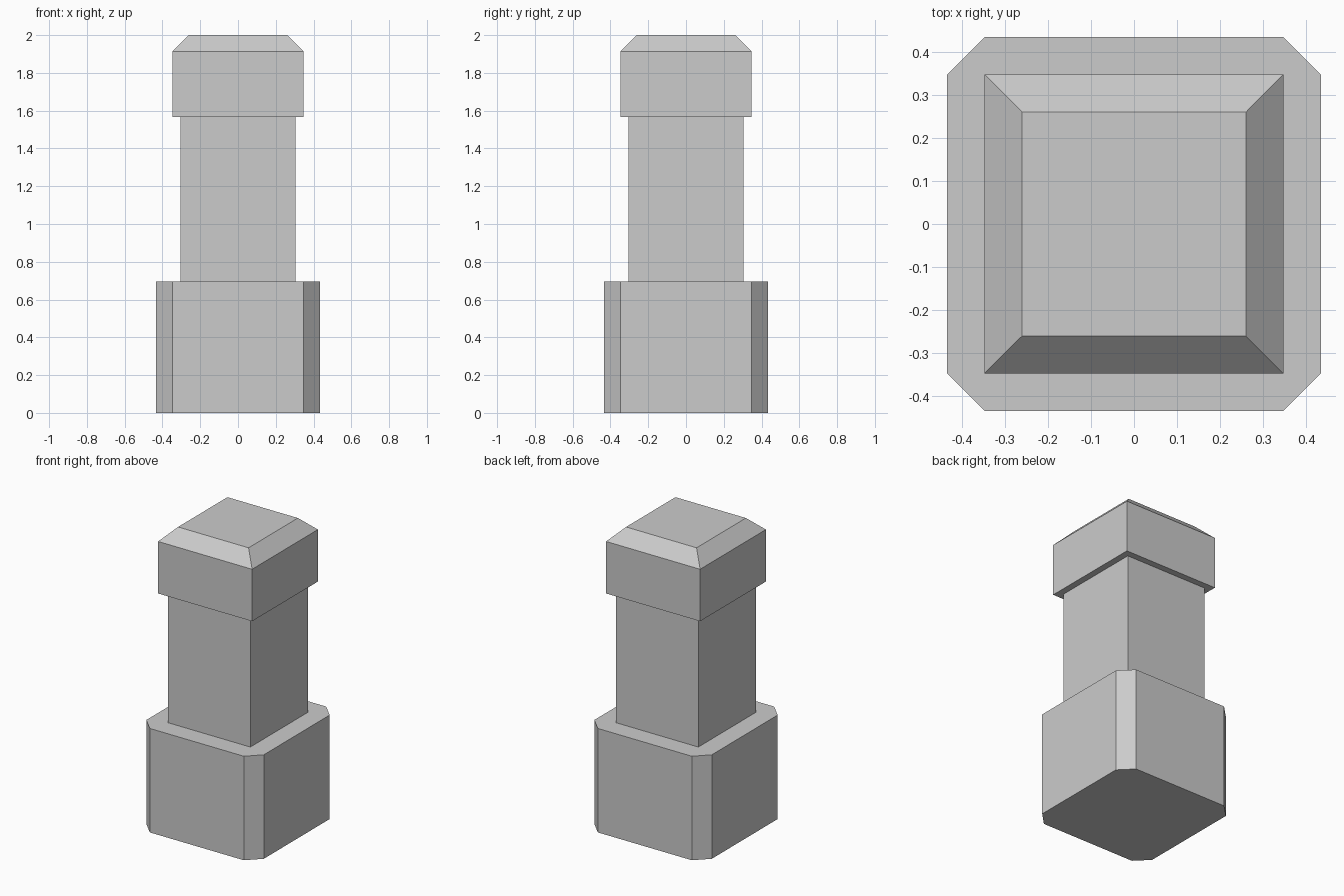
import bpy
import bmesh

cube = bpy.data.objects.get("Cube")
if cube:
    bpy.data.objects.remove(cube, do_unlink=True)

U = 2 / 23  # module: the post is 23 modules tall

stone = bpy.data.materials.new("grey stone")
stone.use_nodes = True
colour = (0.6, 0.6, 0.6, 1)
stone.diffuse_color = colour
stone.node_tree.nodes["Principled BSDF"].inputs["Base Color"].default_value = colour


def block(name, half, bottom, top, pick_edges=None):
    """Square block, with the picked edges chamfered by one module."""
    bm = bmesh.new()
    bmesh.ops.create_cube(bm, size=2)
    for v in bm.verts:
        v.co.x *= half * U
        v.co.y *= half * U
        v.co.z = (top if v.co.z > 0 else bottom) * U
    if pick_edges:
        edges = [e for e in bm.edges if pick_edges(e.verts[0].co, e.verts[1].co)]
        bmesh.ops.bevel(bm, geom=edges, offset=U, offset_type='OFFSET',
                        segments=1, affect='EDGES')
    mesh = bpy.data.meshes.new(name)
    bm.to_mesh(mesh)
    bm.free()
    mesh.materials.append(stone)
    obj = bpy.data.objects.new(name, mesh)
    bpy.context.collection.objects.link(obj)
    return obj


# Base with chamfered upright corners
block("base", 5, 0, 8, lambda a, b: abs(a.z - b.z) > U)
# Plain square shaft
block("shaft", 3.5, 8, 18)
# Cap with a chamfered top rim
block("cap", 4, 18, 23, lambda a, b: min(a.z, b.z) > 20 * U)
